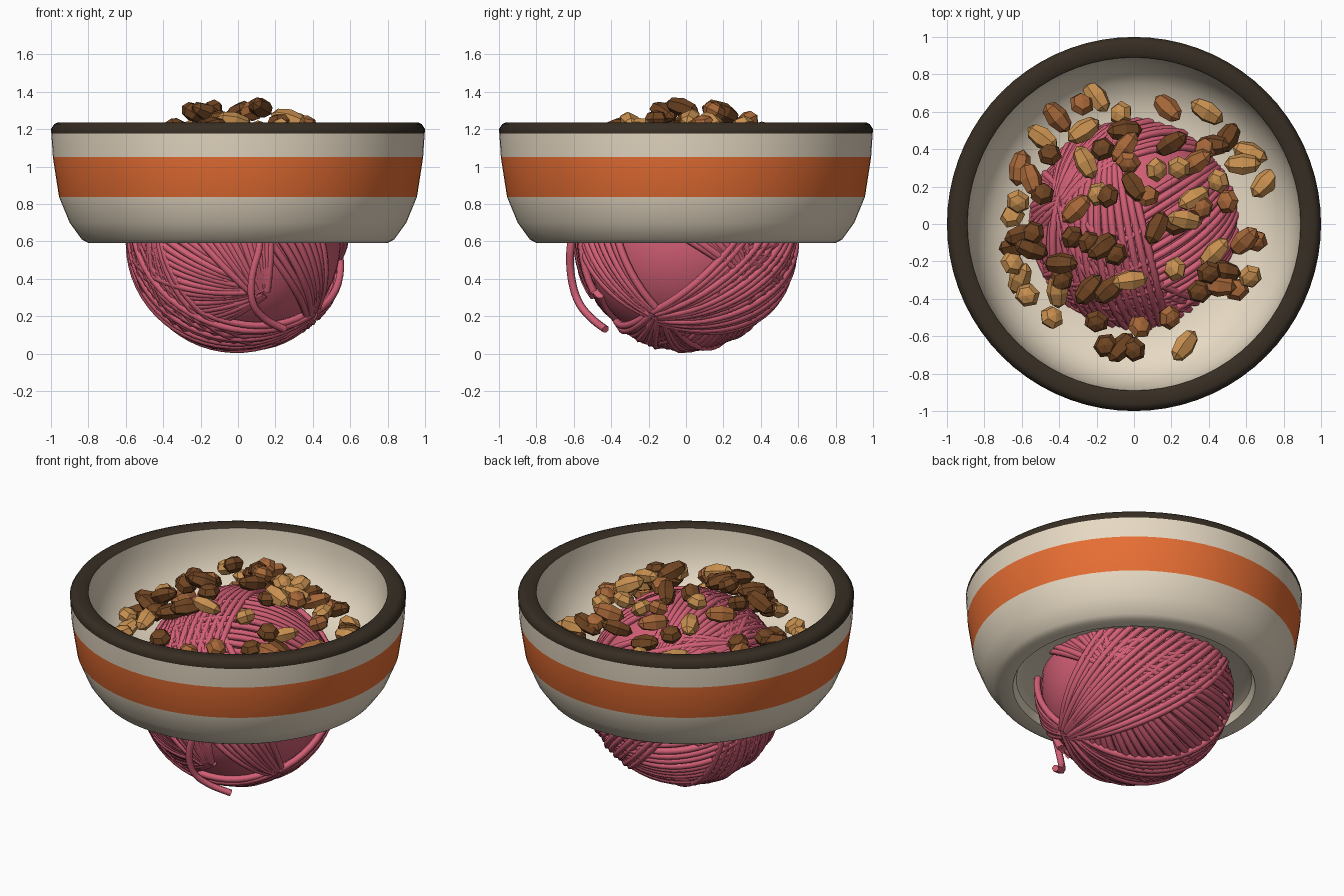
import bpy, bmesh, math, random
from mathutils import Vector, Matrix, Euler

random.seed(4)
if "Cube" in bpy.data.objects:
    bpy.data.objects.remove(bpy.data.objects["Cube"], do_unlink=True)


def material(name, color):
    mat = bpy.data.materials.new(name)
    mat.use_nodes = True
    mat.diffuse_color = (*color, 1)
    mat.node_tree.nodes["Principled BSDF"].inputs["Base Color"].default_value = (*color, 1)
    return mat


cream = material("cream_glaze", (0.80, 0.70, 0.55))
orange = material("orange_glaze", (0.80, 0.157, 0.034))
dark_rim = material("dark_brown_glaze", (0.038, 0.027, 0.017))
pink = material("pink_yarn", (0.65, 0.115, 0.18))
tan = material("tan_kibble", (0.58, 0.28, 0.08))
brown = material("brown_kibble", (0.38, 0.135, 0.04))
dark = material("dark_kibble", (0.16, 0.058, 0.016))


def add_object(name, data, *mats):
    obj = bpy.data.objects.new(name, data)
    bpy.context.collection.objects.link(obj)
    for mat in mats:
        data.materials.append(mat)
    return obj


def mesh_object(name, bm, *mats):
    mesh = bpy.data.meshes.new(name)
    bm.to_mesh(mesh)
    bm.free()
    return add_object(name, mesh, *mats)


def smooth(obj, degrees):
    bpy.ops.object.select_all(action="DESELECT")
    obj.select_set(True)
    bpy.context.view_layer.objects.active = obj
    bpy.ops.object.shade_smooth_by_angle(angle=math.radians(degrees))


# Bowl: one turned profile from under the floor, up the outside, down the inside
profile = [(0.0, 0.66), (0.66, 0.66), (0.70, 0.64), (0.72, 0.592), (0.80, 0.592),
           (0.835, 0.61), (0.90, 0.70), (0.957, 0.838), (0.99, 1.052), (0.998, 1.178),
           (1.0, 1.2), (0.982, 1.228), (0.965, 1.235), (0.91, 1.235),
           (0.89, 1.222), (0.885, 1.14), (0.865, 1.04), (0.82, 0.94), (0.75, 0.865),
           (0.65, 0.815), (0.55, 0.795), (0.0, 0.79)]
bm = bmesh.new()
points = [bm.verts.new((r, 0, z)) for r, z in profile]
edges = [bm.edges.new(pair) for pair in zip(points, points[1:])]
bmesh.ops.spin(bm, geom=points + edges, cent=(0, 0, 0), axis=(0, 0, 1),
               angle=math.tau, steps=72, use_merge=True)
bmesh.ops.remove_doubles(bm, verts=bm.verts[:], dist=0.0005)
bmesh.ops.recalc_face_normals(bm, faces=bm.faces[:])
for face in bm.faces:
    center = face.calc_center_median()
    reach = center.to_2d().length
    if center.z > 1.182 and reach > 0.895:
        face.material_index = 2
    elif reach > 0.92 and 0.84 < center.z < 1.05:
        face.material_index = 1
smooth(mesh_object("bowl", bm, cream, orange, dark_rim), 40)

# Yarn ball core
middle = Vector((0, 0, 0.6))
bm = bmesh.new()
bmesh.ops.create_uvsphere(bm, u_segments=48, v_segments=24, radius=0.55,
                          matrix=Matrix.Translation(middle))
smooth(mesh_object("yarn_core", bm, pink), 60)


def yarn_curve(name):
    data = bpy.data.curves.new(name, "CURVE")
    data.dimensions = "3D"
    data.bevel_depth = 0.021
    data.bevel_resolution = 1
    data.use_fill_caps = True
    add_object(name, data, pink)
    return data


def add_strand(data, path):
    spline = data.splines.new("POLY")
    spline.points.add(len(path) - 1)
    for point, co in zip(spline.points, path):
        point.co = (*co, 1)
    spline.use_smooth = True


def winding(name, pole, mid, sweep, count, radius):
    """Strands that fan out from a pole, pass around mid, and meet opposite."""
    data = yarn_curve(name)
    pole = Vector(pole).normalized()
    mid = Vector(mid)
    mid = (mid - pole * mid.dot(pole)).normalized()
    for i in range(count):
        turn = math.radians(sweep) * (i / (count - 1) - 0.5 + random.uniform(-0.006, 0.006))
        side = Matrix.Rotation(turn, 3, pole) @ mid
        # a small offset keeps the strands from all meeting in one point
        slide = pole.cross(side) * turn * 0.15
        r = radius + random.uniform(-0.007, 0.007)
        path = []
        for k in range(31):
            a = math.pi * k / 30
            way = (pole * math.cos(a) + side * math.sin(a) + slide).normalized()
            path.append(middle + way * r)
        add_strand(data, path)


node = (0.68, -0.25, -0.7)
winding("yarn_top_front", (0.8, 0.5, -0.2), (0.1, -0.45, 0.85), 64, 18, 0.572)
winding("yarn_back_bottom", (0.8, 0.5, -0.2), (-0.1, 0.6, -0.8), 110, 29, 0.568)
winding("yarn_left", (-0.2, 0.85, 0.45), (-1, -0.1, -0.1), 70, 19, 0.565)
winding("yarn_top_left", (-0.2, 0.85, 0.45), (-0.35, -0.1, 0.9), 50, 14, 0.578)
winding("yarn_bottom", node, (-0.3, -0.2, -0.9), 60, 16, 0.575)
winding("yarn_front_diagonal", node, (0.3, -0.95, 0.45), 34, 9, 0.575)
winding("yarn_back_right", node, (0.25, 0.8, 0.0), 60, 17, 0.58)

# Loose yarn end hanging at the front, smoothed from a few points
guide = [Vector(p) for p in [(0.0, -0.42, 0.98), (0.08, -0.56, 0.8), (0.13, -0.62, 0.6),
                             (0.07, -0.62, 0.42), (0.07, -0.58, 0.27),
                             (0.14, -0.5, 0.18), (0.25, -0.43, 0.13)]]
for _ in range(3):
    cut = [guide[0]]
    for a, b in zip(guide, guide[1:]):
        cut += [a.lerp(b, 0.25), a.lerp(b, 0.75)]
    guide = cut + [guide[-1]]
add_strand(yarn_curve("yarn_loose_end"), guide)


# Kibble: faceted lozenges heaped over the ball, spots in hundredths of a unit
def kibble(name, mat, long_share, spots):
    bm = bmesh.new()
    for x, y in spots:
        x, y = x / 100, y / 100
        z = 1.31 - 0.82 * (x * x + y * y) + random.uniform(-0.04, 0.04)
        spin = Euler((random.uniform(-0.5, 0.5), random.uniform(-0.5, 0.5),
                      random.uniform(0, math.tau))).to_matrix().to_4x4()
        if random.random() < long_share:
            shape = Matrix.Diagonal((0.1, 0.06, 0.05, 1)) @ Matrix.Rotation(math.pi / 2, 4, "Y")
        else:
            shape = Matrix.Diagonal((0.07, 0.066, 0.05, 1))
        bmesh.ops.create_uvsphere(bm, u_segments=6, v_segments=4, radius=1,
                                  matrix=Matrix.Translation((x, y, z)) @ spin @ shape)
    mesh_object(name, bm, mat)


kibble("tan_kibble", tan, 0.55, [
    (-20, 68), (-7, 59), (39, 60), (62, 38), (70, 22), (-49, 46), (-27, 50), (-26, 33),
    (12, 29), (32, 14), (27, 2), (-19, 16), (-65, 4), (-62, 12), (-65, -21), (-61, -29),
    (-57, -38), (-44, -50), (-41, -36), (27, -65), (22, -24), (-2, -30), (43, -15),
    (62, -28), (45, 23), (58, 32), (24, 30)])
kibble("brown_kibble", brown, 0.5, [
    (-41, 57), (18, 62), (-28, 64), (-61, 30), (-3, 33), (33, 33), (38, 40), (50, 12),
    (59, -9), (65, -9), (45, -33), (55, -35), (3, -55), (19, -50), (-31, 8), (-5, 41),
    (-55, 24), (7, 15), (36, 9)])
kibble("dark_kibble", dark, 0.3, [
    (-45, 37), (-17, 40), (-5, 50), (-49, 16), (20, 43), (42, 42), (50, 46), (-14, 15),
    (0, 20), (12, -2), (22, 0), (-33, -7), (-24, -10), (-17, -12), (-10, -16), (-60, -6),
    (-54, -5), (-55, -13), (-63, -12), (-39, -21), (-39, -30), (-24, -35), (-13, -35),
    (-20, -52), (-15, -65), (-7, -66), (0, -67), (35, -36), (40, -26), (48, -25)])
